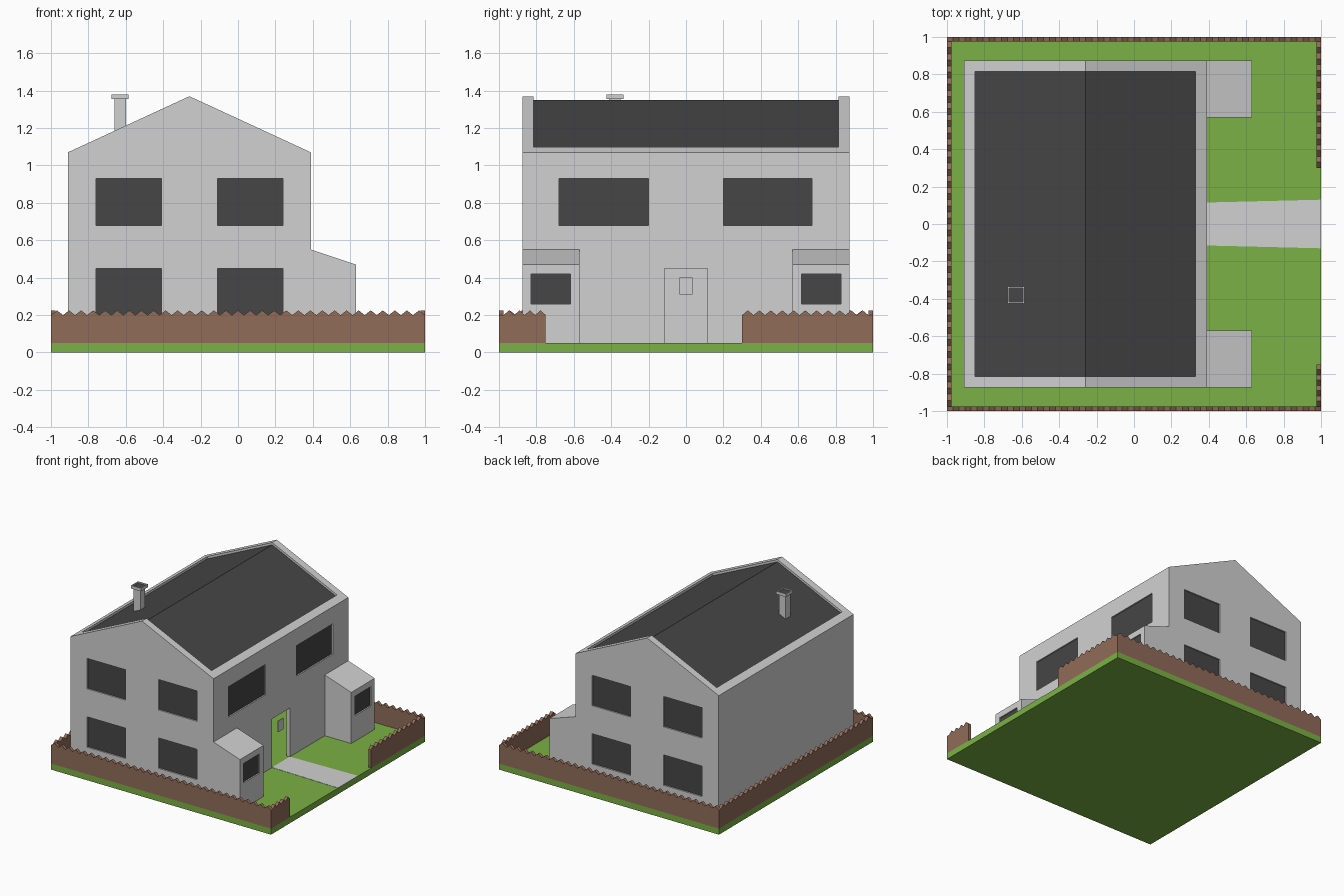
import bpy
import bmesh
from mathutils import Vector

cube = bpy.data.objects.get("Cube")
if cube:
    bpy.data.objects.remove(cube, do_unlink=True)


def material(name, rgb):
    m = bpy.data.materials.new(name)
    m.use_nodes = True
    m.diffuse_color = (*rgb, 1)
    m.node_tree.nodes["Principled BSDF"].inputs["Base Color"].default_value = (*rgb, 1)
    return m


WALL = material("light grey", (0.64, 0.64, 0.64))
DARK = material("charcoal", (0.061, 0.061, 0.061))
GRASS = material("grass green", (0.195, 0.44, 0.058))
WOOD = material("fence brown", (0.283, 0.15, 0.1))


def finish(name, bm, mat):
    bmesh.ops.recalc_face_normals(bm, faces=bm.faces)
    mesh = bpy.data.meshes.new(name)
    bm.to_mesh(mesh)
    bm.free()
    ob = bpy.data.objects.new(name, mesh)
    bpy.context.collection.objects.link(ob)
    if mat:
        mesh.materials.append(mat)
    return ob


def add_prism(bm, points, sweep):
    """Extrude a planar outline along a vector."""
    face = bm.faces.new([bm.verts.new(p) for p in points])
    out = bmesh.ops.extrude_face_region(bm, geom=[face], use_keep_orig=True)
    verts = [v for v in out["geom"] if isinstance(v, bmesh.types.BMVert)]
    bmesh.ops.translate(bm, verts=verts, vec=Vector(sweep))


def prism(name, points, sweep, mat):
    bm = bmesh.new()
    add_prism(bm, points, sweep)
    return finish(name, bm, mat)


def add_box(bm, x, y, z):
    add_prism(bm, [(x[0], y[0], z[0]), (x[1], y[0], z[0]),
                   (x[1], y[1], z[0]), (x[0], y[1], z[0])], (0, 0, z[1] - z[0]))


def box(name, x, y, z, mat):
    bm = bmesh.new()
    add_box(bm, x, y, z)
    return finish(name, bm, mat)


def cut(ob, cutter):
    """Carve the cutter out of the object and discard it."""
    cutter.hide_render = True
    mod = ob.modifiers.new("cut", "BOOLEAN")
    mod.object = cutter
    mod.operation = "DIFFERENCE"
    mod.solver = "EXACT"
    apply(ob, mod)
    bpy.data.objects.remove(cutter, do_unlink=True)


def apply(ob, mod):
    bpy.context.view_layer.objects.active = ob
    bpy.ops.object.modifier_apply(modifier=mod.name)


# Main dimensions
G = 0.05                        # ground top
LEFT, RIDGE, RIGHT = -0.91, -0.26, 0.39
EAVE, PEAK = 1.07, 1.37
HALF = 0.875                    # half length of the house
BAY = 0.63                      # outer face of the bays
SLOPE = (PEAK - EAVE) / (RIGHT - RIDGE)
RECESS, PANE = 0.012, 0.006

# Lawn and path
box("lawn", (-1, 1), (-1, 1), (0, G), GRASS)
prism("path", [(RIGHT, -0.115, G), (1, -0.13, G), (1, 0.13, G), (RIGHT, 0.115, G)],
      (0, 0, 0.002), WALL)

# Hollow house shell, open at the bottom
bm = bmesh.new()
outline = [(LEFT, G), (RIGHT, G), (RIGHT, EAVE), (RIDGE, PEAK), (LEFT, EAVE)]
add_prism(bm, [(x, -HALF, z) for x, z in outline], (0, 2 * HALF, 0))
floor = [f for f in bm.faces if all(v.co.z < G + 0.01 for v in f.verts)]
bmesh.ops.delete(bm, geom=floor, context="FACES")
house = finish("house_walls", bm, WALL)
# Make sure the open shell faces outwards
if sum(p.normal.dot(p.center - Vector((RIDGE, 0, 0.6))) for p in house.data.polygons) < 0:
    house.data.flip_normals()
shell = house.modifiers.new("thickness", "SOLIDIFY")
shell.thickness = 0.03
shell.offset = -1
shell.use_even_offset = True
apply(house, shell)


# Dark roof panel, sunk into a pale rim
def chevron(low, high):
    def line(x, d):
        return (x, -0.815, PEAK - abs(x - RIDGE) * SLOPE + d)
    xs = (RIDGE - 0.59, RIDGE, RIDGE + 0.59)
    return [line(x, low) for x in xs] + [line(x, high) for x in reversed(xs)]


cut(house, prism("roof_cutter", chevron(-0.02, 0.1), (0, 1.63, 0), None))
prism("roof_panel", chevron(-0.026, -0.0195), (0, 1.63, 0), DARK)

# Doorway with its small pane
cut(house, box("door_cutter", (0.3, 0.5), (-0.115, 0.115), (0, 0.45), None))
box("door_window", (0.382, RIGHT), (-0.035, 0.035), (0.31, 0.4), WALL)

# Gable windows, front and back
UPPER, LOWER = (0.68, 0.93), (0.2, 0.45)
cutters = bmesh.new()
for side, label in ((-1, "front"), (1, "back")):
    for x, place in (((-0.76, -0.41), "right"), ((-0.11, 0.24), "left")):
        for z, level in ((UPPER, "upper"), (LOWER, "lower")):
            inner = side * (HALF - RECESS)
            add_box(cutters, x, sorted((inner, side * (HALF + 0.05))), z)
            box(f"{label}_{level}_window_{place}", x,
                sorted((inner, inner - side * PANE + side * 0.007)), z, DARK)

# Upper windows on the garden side
for y in ((-0.68, -0.2), (0.2, 0.675)):
    add_box(cutters, (RIGHT - RECESS, RIGHT + 0.05), y, UPPER)
    name = "garden_window_" + ("front" if y[0] < 0 else "back")
    box(name, (RIGHT - RECESS - 0.005, RIGHT - RECESS + 0.001), y, UPPER, DARK)
cut(house, finish("window_cutter", cutters, None))

# Two lean-to bays with a window each
for y0, y1, label in ((-HALF, -0.57, "front"), (0.57, HALF, "back")):
    side = [(RIGHT, G), (BAY, G), (BAY, 0.47), (RIGHT, 0.55)]
    bay = prism(f"{label}_bay", [(x, y0, z) for x, z in side], (0, y1 - y0, 0), WALL)
    mid = (y0 + y1) / 2
    y, z = (mid - 0.105, mid + 0.105), (0.26, 0.42)
    cut(bay, box("bay_cutter", (BAY - RECESS, BAY + 0.05), y, z, None))
    box(f"{label}_bay_window", (BAY - RECESS - 0.005, BAY - RECESS + 0.001), y, z, DARK)

# Chimney with a rimmed cap
CX, CY = -0.63, -0.38


def stack(name, half, z, mat):
    return box(name, (CX - half, CX + half), (CY - half, CY + half), z, mat)


stack("chimney_shaft", 0.031, (1.1, 1.36), WALL)
cap = stack("chimney_cap", 0.045, (1.355, 1.38), WALL)
cut(cap, stack("cap_cutter", 0.037, (1.368, 1.5), None))
stack("chimney_opening", 0.037, (1.366, 1.37), DARK)


# Picket fences with zigzag tops
def fence(name, start, end, inward):
    a, b = Vector((*start, 0)), Vector((*end, 0))
    teeth = round((b - a).length / 0.064)
    points = [a + Vector((0, 0, G)), b + Vector((0, 0, G))]
    for i in range(2 * teeth, -1, -1):
        z = 0.225 if i % 2 else 0.2
        points.append(a.lerp(b, i / (2 * teeth)) + Vector((0, 0, z)))
    prism(name, points, (*inward, 0), WOOD)


T = 0.025
E = 1 - T
fence("front_fence", (-1, -1), (1, -1), (0, T))
fence("back_fence", (-1, 1), (1, 1), (0, -T))
fence("right_fence", (-1, -E), (-1, E), (T, 0))
fence("gate_fence_front", (1, -E), (1, -0.75), (-T, 0))
fence("gate_fence_back", (1, 0.3), (1, E), (-T, 0))
